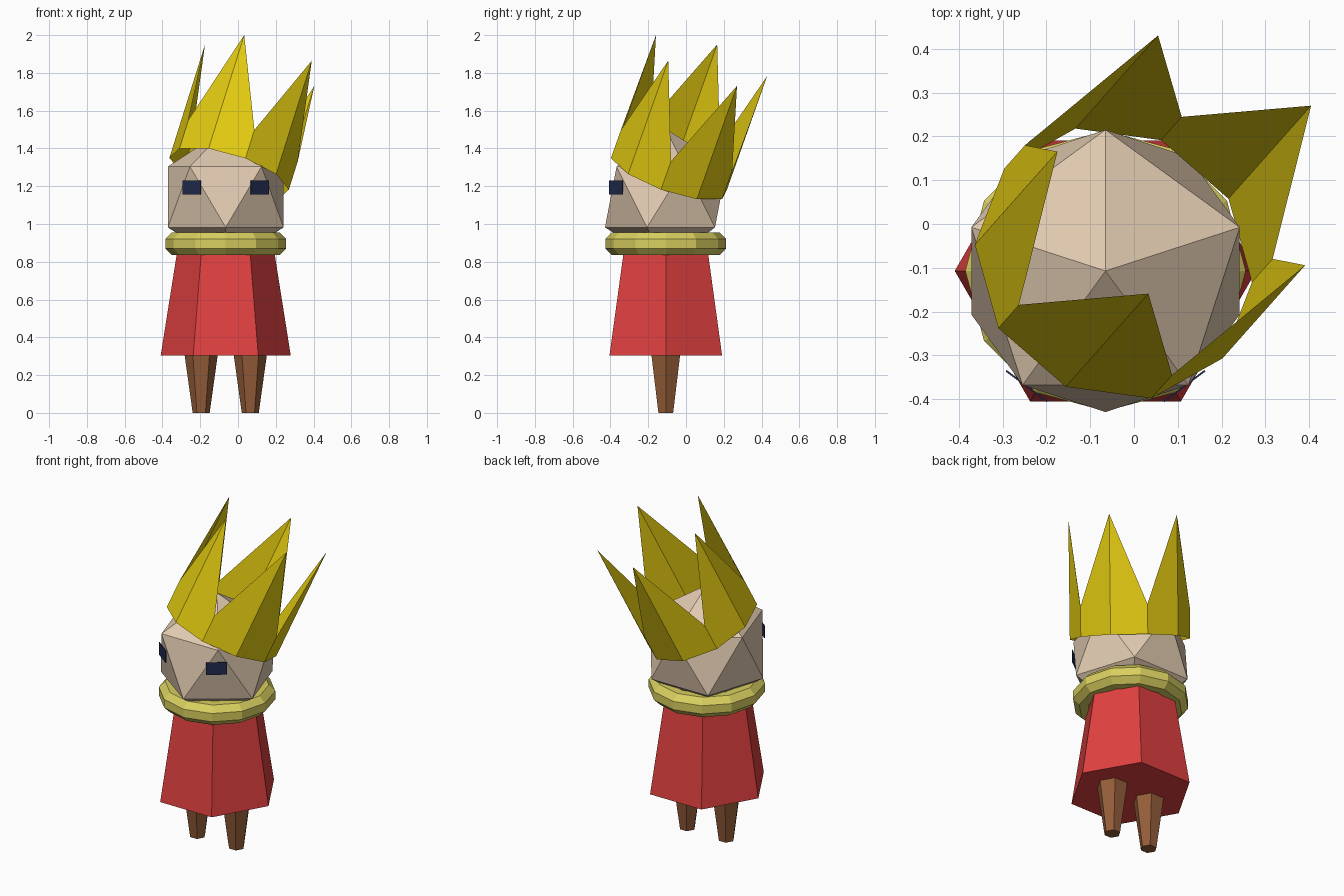
import bpy, bmesh, math
from mathutils import Vector, Matrix

if "Cube" in bpy.data.objects:
    bpy.data.objects.remove(bpy.data.objects["Cube"])

CX, CY = -0.065, -0.107      # axis of the figure


def material(name, rgb):
    m = bpy.data.materials.new(name)
    lin = [((c / 255 + 0.055) / 1.055) ** 2.4 if c > 10 else c / 255 / 12.92 for c in rgb]
    m.diffuse_color = (*lin, 1)
    m.use_nodes = True
    m.node_tree.nodes["Principled BSDF"].inputs["Base Color"].default_value = m.diffuse_color
    return m


RED = material("robe red", (224, 64, 64))
BROWN = material("leg brown", (148, 93, 57))
SKIN = material("skin beige", (226, 203, 177))
GOLD = material("crown gold", (226, 202, 17))
COLLAR = material("collar yellow", (217, 207, 95))
NAVY = material("eye navy", (32, 42, 76))


def finish(name, bm, mat, fix_normals=True):
    if fix_normals:
        bmesh.ops.recalc_face_normals(bm, faces=bm.faces)
    me = bpy.data.meshes.new(name)
    bm.to_mesh(me)
    bm.free()
    me.materials.append(mat)
    ob = bpy.data.objects.new(name, me)
    bpy.context.collection.objects.link(ob)
    return ob


def lathe(name, mat, x, y, profile, sides, closed=False):
    """Turn (radius, height) points about a vertical axis, first corner on +x."""
    bm = bmesh.new()
    rings = []
    for r, z in profile:
        rings.append([bm.verts.new((x + r * math.cos(math.tau * i / sides),
                                    y + r * math.sin(math.tau * i / sides), z))
                      for i in range(sides)])
    pairs = list(zip(rings, rings[1:]))
    if closed:
        pairs.append((rings[-1], rings[0]))
    else:
        bm.faces.new(rings[0][::-1])
        bm.faces.new(rings[-1])
    for a, b in pairs:
        for i in range(sides):
            j = (i + 1) % sides
            bm.faces.new((a[i], a[j], b[j], b[i]))
    return finish(name, bm, mat)


# robe and legs
lathe("robe", RED, CX, CY, [(0.344, 0.305), (0.245, 0.93)], 6)
for side, s in (("left", 1), ("right", -1)):
    lathe(side + "_leg", BROWN, CX + s * 0.13, CY, [(0.045, 0), (0.0945, 0.355)], 6)

# collar ring with an eight-sided section
section = []
for k in range(8):
    a = math.radians(22.5 + 45 * k)
    section.append((0.26 + 0.065 * math.cos(a), 0.896 + 0.065 * math.sin(a)))
lathe("collar", COLLAR, CX, CY, section, 12, closed=True)

# head: twenty-sided ball with one lower corner to the front
bm = bmesh.new()
bmesh.ops.create_icosphere(bm, subdivisions=1, radius=0.36)
low = min((v for v in bm.verts if -0.3 < v.co.z < 0), key=lambda v: v.co.y)
turn = -math.pi / 2 - math.atan2(low.co.y, low.co.x)
bmesh.ops.transform(bm, verts=bm.verts, matrix=Matrix.Translation((CX, CY, 1.143))
                    @ Matrix.Rotation(turn, 4, 'Z'))
finish("head", bm, SKIN)

# eyes: thin plates turned outwards
for side, s in (("left", 1), ("right", -1)):
    bm = bmesh.new()
    bmesh.ops.create_cube(bm, size=1, matrix=Matrix.Translation((CX + s * 0.18, -0.37, 1.193))
                          @ Matrix.Rotation(s * math.radians(37), 4, 'Z')
                          @ Matrix.Diagonal((0.117, 0.004, 0.074, 1)))
    finish(side + "_eye", bm, NAVY)

# crown: open ten-sided band, tilted, with five tall points
axis = Vector((0.284, 0.320, 0.904)).normalized()
u = Vector((-0.109, -0.282, 0.134))
u = (u - axis * u.dot(axis)).normalized()
v = axis.cross(u)
base = Vector((-0.047, -0.090, 1.266))
bm = bmesh.new()
lower, upper = [], []
for i in range(10):
    a = math.tau * i / 10
    p = base + 0.33 * (u * math.cos(a) + v * math.sin(a))
    lower.append(bm.verts.new(p))
    upper.append(bm.verts.new(p + axis * (0.166 if i % 2 else 0.664)))
for i in range(10):
    j = (i + 1) % 10
    bm.faces.new((lower[i], lower[j], upper[j], upper[i]))
finish("crown", bm, GOLD, fix_normals=False)
